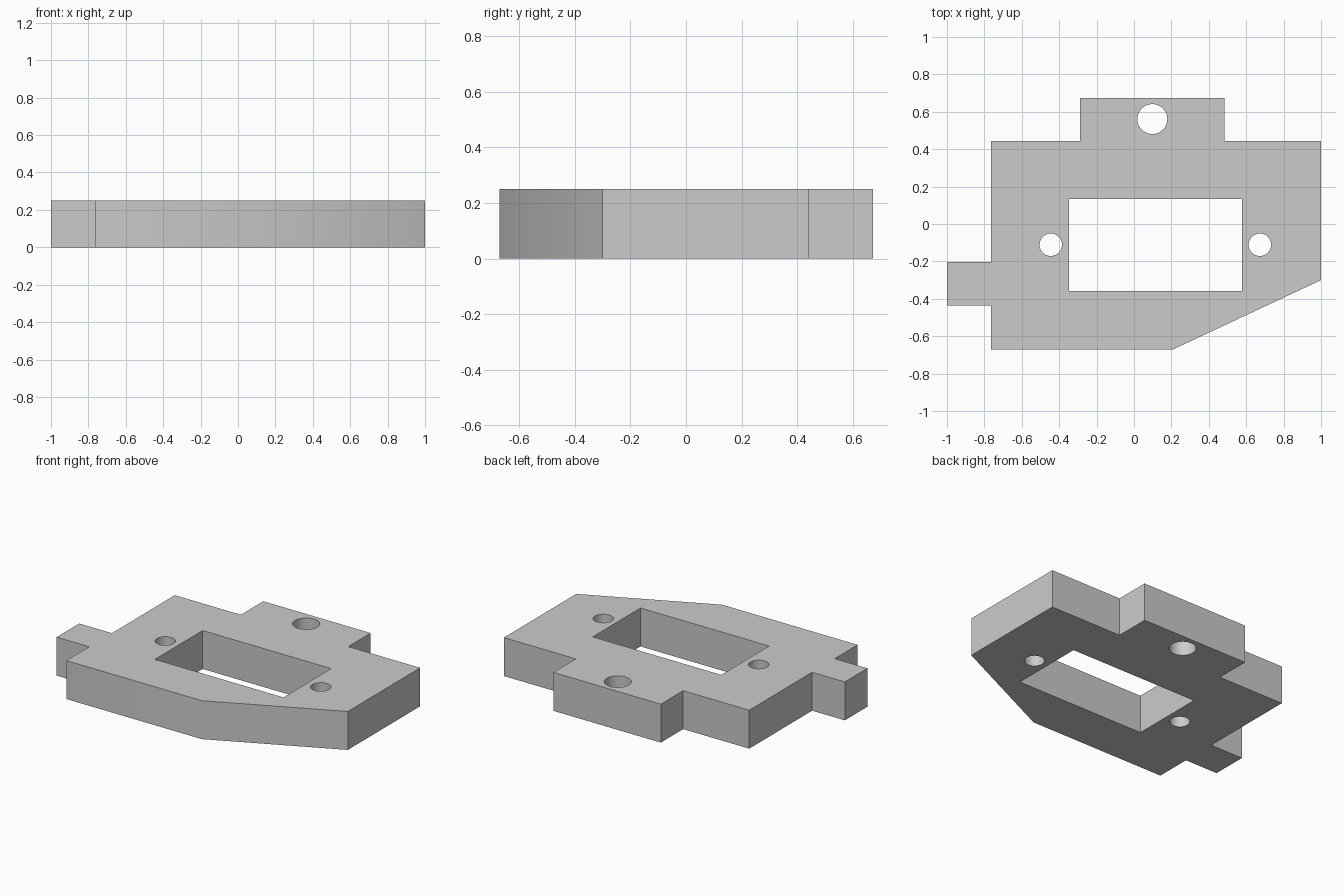
import bpy, bmesh, math

THICKNESS = 0.25

cube = bpy.data.objects.get("Cube")
if cube:
    bpy.data.objects.remove(cube, do_unlink=True)

grey = bpy.data.materials.new("plain grey")
grey.use_nodes = True
colour = (0.6, 0.6, 0.6, 1)
grey.diffuse_color = colour
grey.node_tree.nodes["Principled BSDF"].inputs["Base Color"].default_value = colour


def circle(x, y, radius, sides=48):
    steps = [2 * math.pi * i / sides for i in range(sides)]
    return [(x + radius * math.cos(a), y + radius * math.sin(a)) for a in steps]


# Plate outline with side tab, rear tab and slanted front corner
outline = [(-0.765, -0.67), (0.21, -0.67), (1, -0.3), (1, 0.443),
           (0.483, 0.443), (0.483, 0.673), (-0.29, 0.673), (-0.29, 0.443),
           (-0.765, 0.443), (-0.765, -0.203), (-1, -0.203), (-1, -0.435),
           (-0.765, -0.435)]

# Rectangular window and three round screw holes
window = [(-0.348, -0.357), (0.577, -0.357), (0.577, 0.134), (-0.348, 0.134)]
holes = [circle(-0.445, -0.111, 0.06), circle(0.673, -0.111, 0.06),
         circle(0.098, 0.561, 0.08)]

# Fill the profile around its openings, then raise it to full thickness
bm = bmesh.new()
for loop in [outline, window] + holes:
    verts = [bm.verts.new((x, y, 0)) for x, y in loop]
    for i, v in enumerate(verts):
        bm.edges.new((verts[i - 1], v))
bmesh.ops.triangle_fill(bm, use_beauty=True, edges=bm.edges[:], normal=(0, 0, 1))
raised = bmesh.ops.extrude_face_region(bm, geom=bm.faces[:], use_keep_orig=True)
top = [g for g in raised["geom"] if isinstance(g, bmesh.types.BMVert)]
bmesh.ops.translate(bm, verts=top, vec=(0, 0, THICKNESS))
bmesh.ops.recalc_face_normals(bm, faces=bm.faces[:])

mesh = bpy.data.meshes.new("mounting_plate")
bm.to_mesh(mesh)
bm.free()
mesh.materials.append(grey)
plate = bpy.data.objects.new("mounting_plate", mesh)
bpy.context.collection.objects.link(plate)

# Smooth the hole walls and the shallow front corner
bpy.ops.object.select_all(action="DESELECT")
plate.select_set(True)
bpy.context.view_layer.objects.active = plate
bpy.ops.object.shade_smooth_by_angle(angle=math.radians(30))
